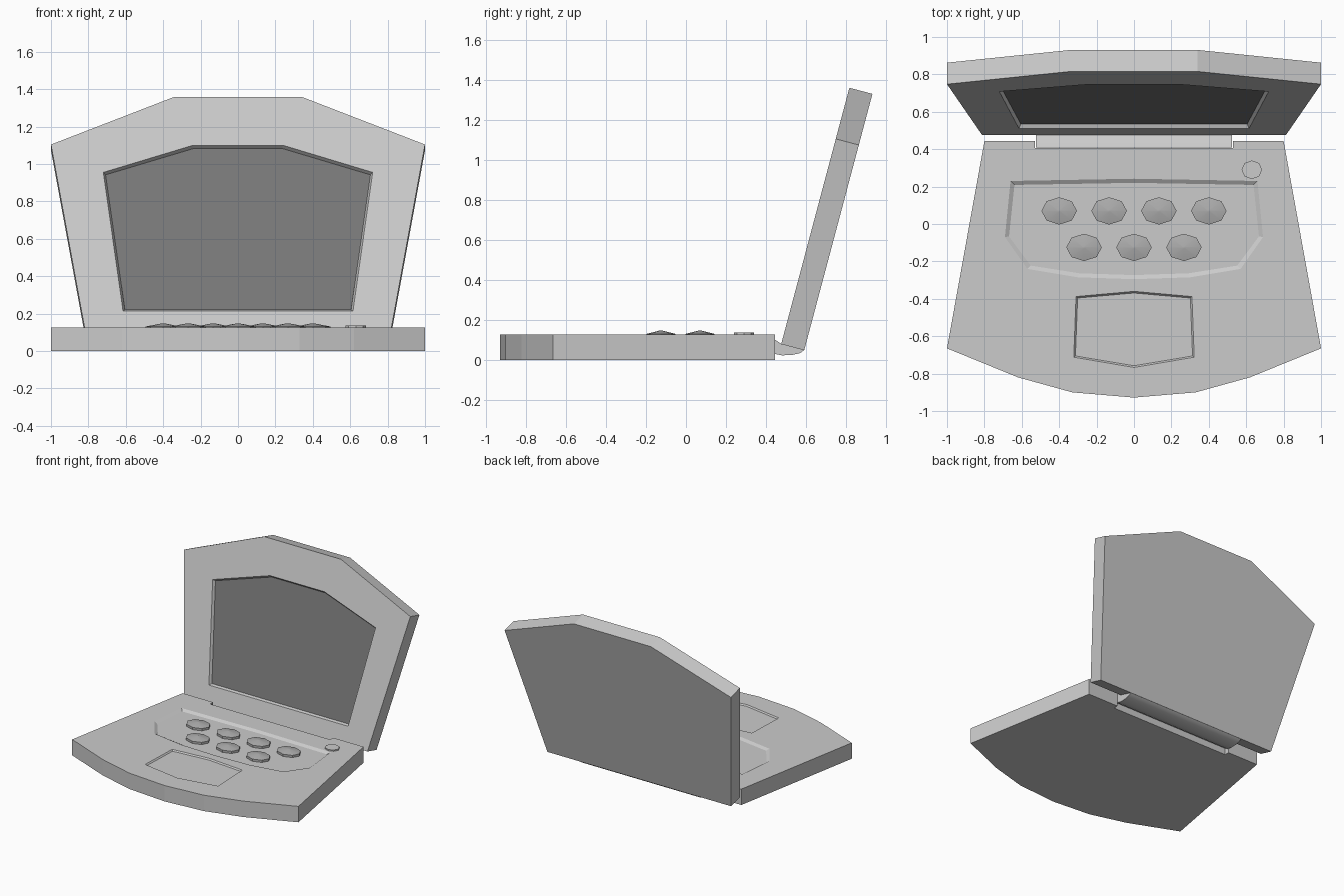
import bpy, bmesh, math
from mathutils import Matrix

if "Cube" in bpy.data.objects:
    bpy.data.objects.remove(bpy.data.objects["Cube"])

TOP = 0.127                      # height of the base deck


def mirror(half):
    """Close an outline from its +x half, listed from back to front."""
    return half + [(-x, y) for x, y in reversed(half) if x > 1e-6]


def shrink(pts, d):
    """Scale an outline inwards by roughly d on every side."""
    xs, ys = [p[0] for p in pts], [p[1] for p in pts]
    cx, cy = (max(xs) + min(xs)) / 2, (max(ys) + min(ys)) / 2
    kx, ky = 1 - 2 * d / (max(xs) - min(xs)), 1 - 2 * d / (max(ys) - min(ys))
    return [(cx + (x - cx) * kx, cy + (y - cy) * ky) for x, y in pts]


def loft(name, levels, color=None):
    """Solid through a stack of (outline, z) levels, capped at both ends."""
    bm = bmesh.new()
    rings = [[bm.verts.new((x, y, z)) for x, y in pts] for pts, z in levels]
    n = len(rings[0])
    for a, b in zip(rings, rings[1:]):
        for i in range(n):
            j = (i + 1) % n
            bm.faces.new((a[i], a[j], b[j], b[i]))
    bm.faces.new(rings[0])
    bm.faces.new(rings[-1])
    bmesh.ops.recalc_face_normals(bm, faces=bm.faces)
    me = bpy.data.meshes.new(name)
    bm.to_mesh(me)
    bm.free()
    ob = bpy.data.objects.new(name, me)
    bpy.context.collection.objects.link(ob)
    if color:
        me.materials.append(color)
    return ob


def recess(ob, outline, z, depth, slope):
    """Cut a shallow pocket with sloping walls into a face at height z."""
    cutter = loft("cutter", [(shrink(outline, slope), z - depth), (outline, z), (outline, z + 0.1)])
    mod = ob.modifiers.new("recess", 'BOOLEAN')
    mod.operation, mod.solver, mod.object = 'DIFFERENCE', 'EXACT', cutter
    bpy.context.view_layer.objects.active = ob
    bpy.ops.object.modifier_apply(modifier=mod.name)
    bpy.data.objects.remove(cutter)


def smooth(ob, angle):
    bpy.ops.object.select_all(action='DESELECT')
    ob.select_set(True)
    bpy.context.view_layer.objects.active = ob
    bpy.ops.object.shade_smooth_by_angle(angle=math.radians(angle))


def material(name, v):
    m = bpy.data.materials.new(name)
    m.diffuse_color = (v, v, v, 1)
    m.use_nodes = True
    m.node_tree.nodes["Principled BSDF"].inputs["Base Color"].default_value = m.diffuse_color
    return m


def oval(cx, cy, rx, ry, n=8):
    return [(cx + rx * math.cos(2 * math.pi * i / n), cy + ry * math.sin(2 * math.pi * i / n))
            for i in range(n)]


dark = material("screen_dark", 0.19)
mid = material("key_grey", 0.42)

# Base with a curved front and a hinge notch at the back
base_outline = mirror([(0.53, 0.405), (0.53, 0.443), (0.80, 0.443), (1.0, -0.665),
                       (0.62, -0.82), (0.33, -0.90), (0, -0.928)])
base = loft("base", [(base_outline, 0), (base_outline, TOP)])

# Key area and touch pad pockets
key_area = mirror([(0, 0.242), (0.66, 0.23), (0.69, -0.07), (0.57, -0.24),
                   (0.30, -0.285), (0, -0.295)])
recess(base, key_area, TOP, 0.014, 0.022)
pad = mirror([(0, -0.36), (0.31, -0.388), (0.322, -0.712), (0, -0.767)])
recess(base, pad, TOP, 0.01, 0.009)

# Two rows of domed eight-sided keys
for y, xs in ((0.07, (-0.40, -0.133, 0.133, 0.40)), (-0.125, (-0.267, 0, 0.267))):
    for x in xs:
        key = loft("key", [(oval(x, y, 0.095, 0.073), TOP - 0.02),
                           (oval(x, y, 0.095, 0.073), TOP + 0.004),
                           (oval(x, y, 0.008, 0.006), TOP + 0.021)], mid)
        smooth(key, 30)

# Power button
loft("power_button", [(oval(0.63, 0.29, 0.055, 0.05), TOP - 0.01),
                      (oval(0.63, 0.29, 0.055, 0.05), TOP + 0.01)])

# Hinge: side profile (y, z) swept across x
profile = [(0.408, 0.115), (0.44, 0.105), (0.478, 0.08), (0.59, 0.05), (0.57, 0.035),
           (0.53, 0.026), (0.48, 0.024), (0.44, 0.032), (0.408, 0.05)]
hinge = loft("hinge", [(profile, -0.525), (profile, 0.525)])
hinge.data.transform(Matrix(((0, 0, 1, 0), (1, 0, 0, 0), (0, 1, 0, 0), (0, 0, 0, 1))))
smooth(hinge, 35)

# Lid, modelled flat and then tilted up
lid_outline = mirror([(0.34, 1.324), (1.0, 1.06), (0.812, 0)])
lid = loft("lid", [(lid_outline, -0.119), (lid_outline, 0)])
window = mirror([(0.24, 1.056), (0.72, 0.906), (0.615, 0.14)])
recess(lid, window, 0, 0.026, 0.014)
glass = shrink(window, 0.012)
screen = loft("screen", [(glass, -0.03), (glass, -0.021)], dark)

tilt = Matrix.Translation((0, 0.475, 0.08)) @ Matrix.Rotation(math.radians(75.1), 4, 'X')
for ob in (lid, screen):
    ob.data.transform(tilt)
